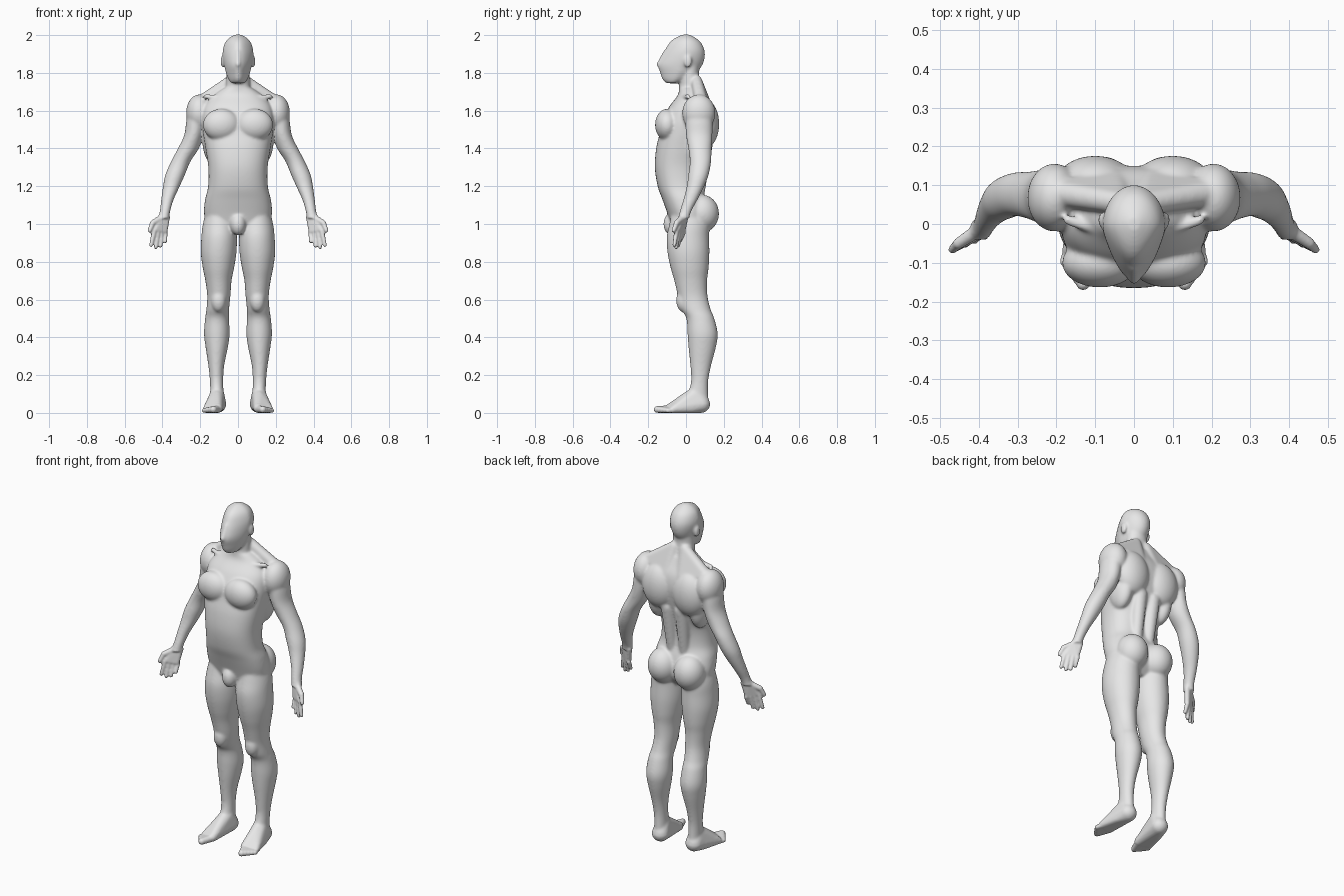
import bpy
import bmesh
import math
from mathutils import Matrix, Vector

default_cube = bpy.data.objects.get("Cube")
if default_cube:
    bpy.data.objects.remove(default_cube)

body = bmesh.new()

# Unit directions shared by every rounded hull
ball = bmesh.new()
bmesh.ops.create_icosphere(ball, subdivisions=3, radius=1)
directions = [vert.co.copy() for vert in ball.verts]
ball.free()


def append(part, mirrored):
    """Add a closed part to the body, and its mirror image if asked."""
    bmesh.ops.recalc_face_normals(part, faces=part.faces)
    mesh = bpy.data.meshes.new("part")
    part.to_mesh(mesh)
    body.from_mesh(mesh)
    if mirrored:
        bmesh.ops.scale(part, vec=(-1, 1, 1), verts=part.verts)
        bmesh.ops.reverse_faces(part, faces=part.faces)
        part.to_mesh(mesh)
        body.from_mesh(mesh)
    bpy.data.meshes.remove(mesh)
    part.free()


def spline(rows, steps=6):
    """Resample rows of numbers along a smooth curve."""
    padded = [Vector(row) for row in [rows[0], *rows, rows[-1]]]
    result = []
    for a, b, c, d in zip(padded, padded[1:], padded[2:], padded[3:]):
        for step in range(steps):
            t = step / steps
            result.append(b + (c - a) * (t / 2)
                          + (a * 2 - b * 5 + c * 4 - d) * (t * t / 2)
                          + (b * 3 - a - c * 3 + d) * (t ** 3 / 2))
    return result + [padded[-1]]


def loft(rows, mirrored=True, power=1.0, taper=0.0, sides=48):
    """Skin level sections, each given as z, inner, outer, front, back."""
    part = bmesh.new()
    rings = []
    for z, inner, outer, front, back in spline(rows):
        ring = []
        for side in range(sides):
            angle = math.tau * side / sides
            c, s = math.cos(angle), math.sin(angle)
            u = math.copysign(abs(c) ** power, c) * (1 - taper * max(0, -s))
            v = math.copysign(abs(s) ** power, s)
            ring.append(part.verts.new(((inner + outer + u * (outer - inner)) / 2,
                                        (front + back + v * (back - front)) / 2, z)))
        rings.append(ring)
    for low, high in zip(rings, rings[1:]):
        for i in range(sides):
            j = (i + 1) % sides
            part.faces.new((low[i], low[j], high[j], high[i]))
    part.faces.new(rings[0])
    part.faces.new(rings[-1])
    append(part, mirrored)


def centred(rows):
    return [(z, -half, half, front, back) for z, half, front, back in rows]


def muscle(centre, radii, mirrored=True):
    part = bmesh.new()
    matrix = Matrix.Translation(centre) @ Matrix.Diagonal((*radii, 1))
    bmesh.ops.create_uvsphere(part, u_segments=32, v_segments=20, radius=1, matrix=matrix)
    append(part, mirrored)


def hull(*balls, mirrored=True):
    """Wrap balls, each given as x, y, z, radius, in one convex skin."""
    part = bmesh.new()
    for x, y, z, radius in balls:
        for direction in directions:
            part.verts.new(Vector((x, y, z)) + direction * radius)
    bmesh.ops.convex_hull(part, input=part.verts)
    loose = [vert for vert in part.verts if not vert.link_faces]
    bmesh.ops.delete(part, geom=loose, context="VERTS")
    append(part, mirrored)


# Trunk
loft(centred([
    (.95, .10, -.06, .07), (1, .165, -.08, .11), (1.06, .18, -.1, .12),
    (1.13, .174, -.125, .105), (1.2, .158, -.15, .085), (1.3, .157, -.165, .09),
    (1.4, .172, -.158, .12), (1.48, .185, -.14, .14), (1.55, .19, -.125, .15),
    (1.62, .18, -.09, .14), (1.68, .13, -.045, .11), (1.72, .075, -.035, .09),
]), mirrored=False, power=.85)

# Neck
loft(centred([(1.66, .075, -.037, .1), (1.72, .064, -.037, .085),
              (1.78, .062, -.032, .07), (1.84, .06, -.02, .072)]), mirrored=False)

# Head, ears and nose ridge
loft(centred([
    (1.745, .035, -.105, -.04), (1.765, .05, -.125, .01), (1.8, .064, -.137, .055),
    (1.84, .073, -.148, .086), (1.88, .08, -.133, .099), (1.92, .081, -.112, .098),
    (1.96, .069, -.088, .08), (1.985, .048, -.058, .052), (2.003, .015, -.018, .018),
]), mirrored=False, taper=.33)
muscle((.081, .01, 1.86), (.012, .022, .034))
hull((0, -.11, 1.91, .012), (0, -.143, 1.845, .014), mirrored=False)

# Chest, back, shoulders and collarbones
muscle((.088, -.1, 1.525), (.098, .064, .085))
muscle((.1, .1, 1.53), (.105, .076, .13))
muscle((.135, .05, 1.45), (.054, .085, .13))
muscle((.205, .068, 1.588), (.07, .088, .098))
hull((.035, .055, 1.76, .03), (.05, .1, 1.62, .04), (.19, .08, 1.65, .035))
hull((.02, -.042, 1.663, .012), (.17, .01, 1.675, .014))

# Spinal columns, seat and groin
hull((.04, .065, 1.14, .03), (.045, .1, 1.42, .042))
muscle((.085, .085, 1.055), (.087, .09, .1))
muscle((0, -.075, 1), (.042, .045, .06), mirrored=False)

# Arms
loft([
    (1.62, .15, .255, 0, .13), (1.55, .17, .273, -.004, .14),
    (1.47, .185, .285, 0, .14), (1.4, .207, .318, .012, .136),
    (1.33, .252, .355, .02, .133), (1.26, .281, .385, .012, .12),
    (1.2, .308, .397, .004, .097), (1.13, .34, .407, -.014, .062),
    (1.07, .358, .414, -.032, .03), (1.03, .366, .424, -.043, .016),
])

# Palm and thumb
hull((.375, -.002, 1.04, .016), (.407, -.018, 1.04, .017),
     (.438, -.047, .97, .014), (.388, -.018, .96, .014))
hull((.41, -.022, 1.03, .017), (.452, -.05, 1.005, .015))
hull((.452, -.05, 1.005, .014), (.468, -.066, .965, .011))

# Fingers
for i, tip in enumerate((.888, .877, .884, .908)):
    knuckle = (.443 - .019 * i, -.05 + .012 * i, .965 - .004 * i)
    end = (.46 - .025 * i, -.062 + .01 * i, tip)
    hull((*knuckle, .013), (*end, .01))

# Legs and kneecaps
loft([
    (1.08, .03, .165, -.07, .1), (1, .012, .186, -.088, .12),
    (.93, .006, .194, -.102, .122), (.85, .008, .197, -.098, .124),
    (.77, .02, .187, -.082, .12), (.7, .034, .173, -.062, .112),
    (.62, .04, .163, -.043, .114), (.55, .047, .167, -.025, .13),
    (.5, .048, .174, .002, .15), (.42, .044, .18, .008, .168),
    (.35, .053, .172, .013, .159), (.25, .073, .157, .023, .133),
    (.17, .078, .149, .027, .118), (.1, .076, .147, .01, .117),
    (.06, .074, .147, 0, .12),
])
muscle((.103, -.014, .595), (.04, .038, .062))

# Feet
hull((.11, .08, .048, .048), (.11, .055, .1, .038), (.112, .01, .085, .03),
     (.107, -.085, .025, .025), (.165, -.065, .02, .02), (.14, .03, .025, .025))
for i in range(5):
    size = .02 - .0015 * i
    hull((.11 + .014 * i, -.095 + .009 * i, size, size),
         (.131 + .012 * i, -.153 + .014 * i, size * .9, size * .9))

# Fuse all parts into one skin
skin = bpy.data.meshes.new("body")
body.to_mesh(skin)
body.free()
figure = bpy.data.objects.new("body", skin)
bpy.context.collection.objects.link(figure)
bpy.context.view_layer.objects.active = figure
figure.select_set(True)
remesh = figure.modifiers.new("fuse", "REMESH")
remesh.mode = "VOXEL"
remesh.voxel_size = .0055
bpy.ops.object.modifier_apply(modifier=remesh.name)

# Blend the muscles, keeping hands and toes crisper
group = figure.vertex_groups.new(name="blend")
for vert in figure.data.vertices:
    x, y, z = vert.co
    fine = (abs(x) > .35 and z < 1.04) or z < .05
    group.add([vert.index], .12 if fine else 1, "REPLACE")
blend = figure.modifiers.new("blend", "SMOOTH")
blend.factor = .5
blend.iterations = 22
blend.vertex_group = group.name
bpy.ops.object.modifier_apply(modifier=blend.name)
figure.data.shade_smooth()

# Plain grey skin
grey = bpy.data.materials.new("plain grey")
grey.use_nodes = True
colour = (.8, .8, .8, 1)
grey.diffuse_color = colour
grey.node_tree.nodes["Principled BSDF"].inputs["Base Color"].default_value = colour
figure.data.materials.clear()
figure.data.materials.append(grey)
